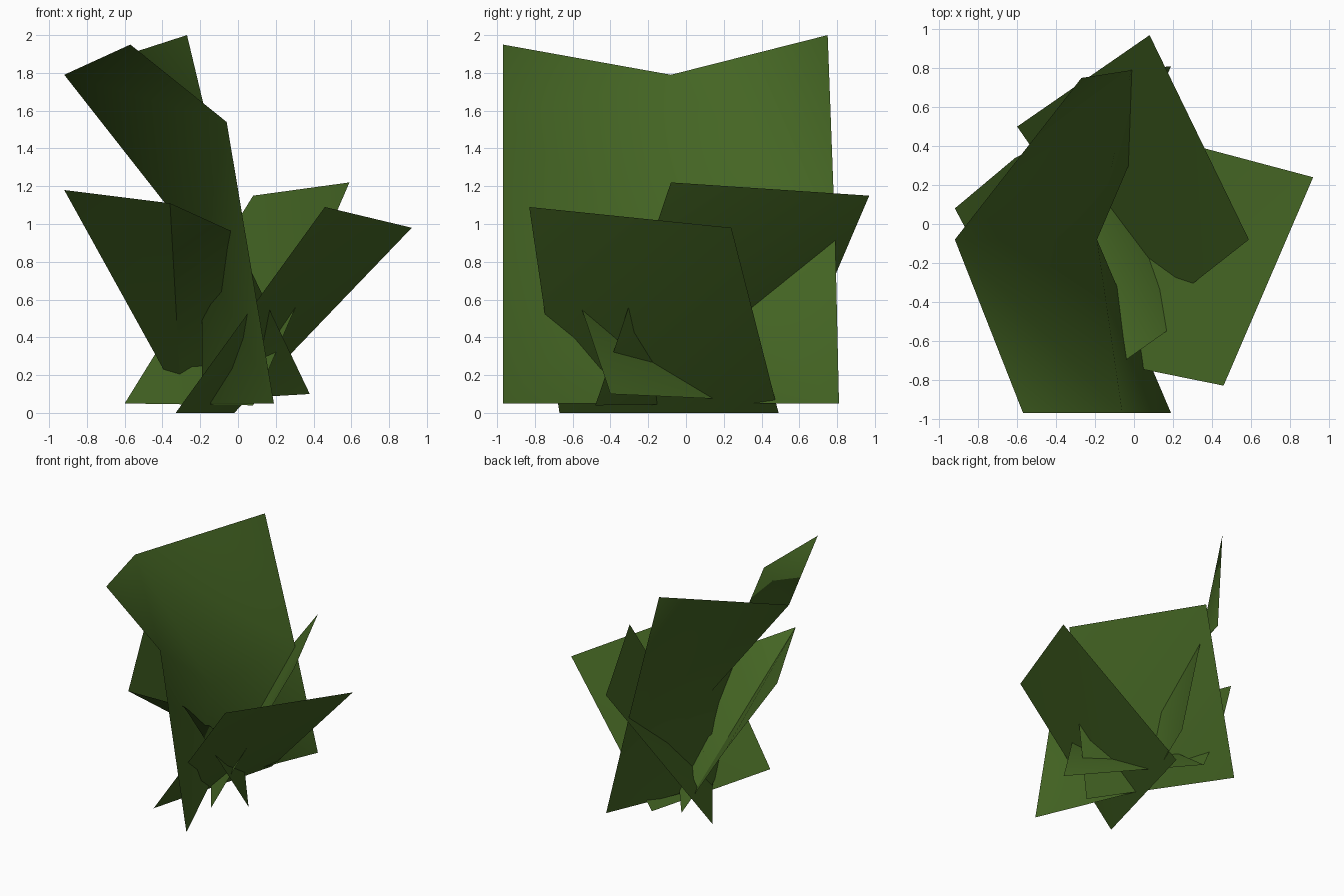
import bpy

if "Cube" in bpy.data.objects:
    bpy.data.objects.remove(bpy.data.objects["Cube"])

# one flat green for the whole plant
green = bpy.data.materials.new("leaf green")
green.diffuse_color = (0.058, 0.13, 0.017, 1.0)
green.use_nodes = True
green.node_tree.nodes["Principled BSDF"].inputs["Base Color"].default_value = green.diffuse_color


def leaf_card(name, verts, faces):
    """Thin folded leaf sheet, smooth across its gentle folds."""
    mesh = bpy.data.meshes.new(name)
    mesh.from_pydata(verts, [], faces)
    mesh.materials.append(green)
    obj = bpy.data.objects.new(name, mesh)
    bpy.context.collection.objects.link(obj)
    bpy.ops.object.select_all(action='DESELECT')
    obj.select_set(True)
    bpy.context.view_layer.objects.active = obj
    bpy.ops.object.shade_smooth_by_angle(angle=0.9)
    return obj


def half_fold(inner, outer):
    """Triangles of one half of the tall leaf, tip -> root on both columns."""
    tris = []
    for r in range(2):
        i, o = inner + r, outer + r
        tris += [(i, i + 1, o + 1), (i, o + 1, o)]
    return tris


# tall folded leaf: V crease down the middle column
left_half = [t[::-1] for t in half_fold(3, 0)]
leaf_card("tall_folded_leaf", [
    (-0.57, -0.97, 1.95), (-0.06, -0.97, 1.54), (0.19, -0.97, 0.05),
    (-0.92, -0.08, 1.79), (-0.19, -0.08, 0.86), (-0.19, -0.08, 0.05),
    (-0.27, 0.75, 2.00), (-0.015, 0.79, 0.93), (0.19, 0.81, 0.05),
], left_half + half_fold(3, 6))

# leaf leaning to the left, bowed along both long edges
leaf_card("left_leaf", [
    (-0.36, -0.97, 1.11), (-0.03, -0.69, 0.96), (0.38, -0.40, 0.10),
    (-0.92, 0.08, 1.18), (-0.61, 0.34, 0.62), (-0.30, 0.49, 0.06),
], [(0, 4, 3), (0, 5, 4), (0, 1, 5), (1, 2, 5)])

# two twisted leaves, each folded along one diagonal
fold = [(0, 1, 2), (1, 3, 2)]
leaf_card("back_leaf", [
    (0.59, -0.08, 1.22), (0.08, 0.97, 1.15),
    (0.08, -0.48, 0.04), (-0.60, 0.50, 0.05)], fold)
leaf_card("right_leaf", [
    (0.46, -0.83, 1.09), (0.92, 0.24, 0.98),
    (-0.33, -0.67, 0.0), (-0.02, 0.49, 0.0)], fold)
